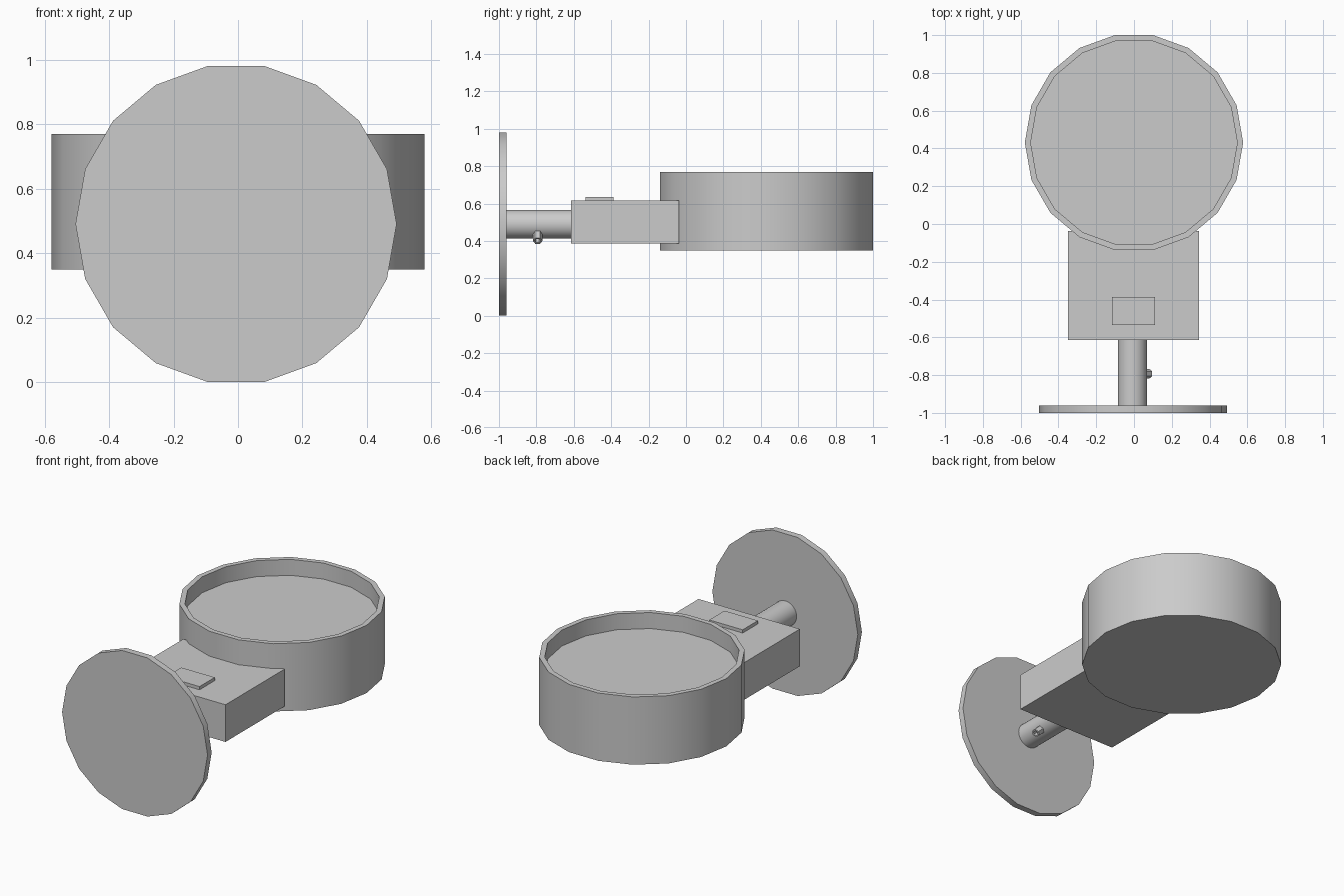
import bpy, bmesh, math
from mathutils import Vector, Matrix

if "Cube" in bpy.data.objects:
    bpy.data.objects.remove(bpy.data.objects["Cube"])

grey = bpy.data.materials.new("light_grey")
grey.diffuse_color = (0.6, 0.6, 0.6, 1)
grey.use_nodes = True
grey.node_tree.nodes["Principled BSDF"].inputs["Base Color"].default_value = grey.diffuse_color


def finish(name, bm, smooth=False):
    bmesh.ops.recalc_face_normals(bm, faces=bm.faces)
    me = bpy.data.meshes.new(name)
    bm.to_mesh(me)
    bm.free()
    me.materials.append(grey)
    ob = bpy.data.objects.new(name, me)
    bpy.context.collection.objects.link(ob)
    if smooth:
        bpy.ops.object.select_all(action='DESELECT')
        ob.select_set(True)
        bpy.context.view_layer.objects.active = ob
        bpy.ops.object.shade_smooth_by_angle(angle=math.radians(35))
    return ob


def lathe(name, profile, sides, centre, u, axis, smooth=True):
    """Spin (radius, distance) points about axis; first vertex points along u."""
    u, axis, c = Vector(u).normalized(), Vector(axis).normalized(), Vector(centre)
    v = axis.cross(u)
    bm = bmesh.new()
    rings = []
    for r, h in profile:
        ring = []
        for i in range(sides):
            a = 2 * math.pi * i / sides
            ring.append(bm.verts.new(c + axis * h + (u * math.cos(a) + v * math.sin(a)) * r))
        rings.append(ring)
    for p, q in zip(rings, rings[1:]):
        for i in range(sides):
            j = (i + 1) % sides
            bm.faces.new((p[i], p[j], q[j], q[i]))
    bm.faces.new(rings[0])
    bm.faces.new(rings[-1])
    return finish(name, bm, smooth)


def box(name, lo, hi):
    lo, hi = Vector(lo), Vector(hi)
    bm = bmesh.new()
    bmesh.ops.create_cube(bm, size=1, matrix=Matrix.Translation((lo + hi) / 2)
                          @ Matrix.Diagonal((*(hi - lo), 1)))
    return finish(name, bm)


X, Y, Z = (1, 0, 0), (0, 1, 0), (0, 0, 1)

# upright disc at the front
lathe("wall_disc", [(0.498, 0), (0.498, 0.04)], 18, (-0.006, -1, 0.4905), X, Y)

# round shaft joining the disc to the block
lathe("shaft", [(0.077, 0), (0.077, 0.36)], 32, (-0.008, -0.965, 0.489), X, Y)

# small hollow set screw, low on the right of the shaft
lathe("set_screw", [(0.026, 0.06), (0.026, 0.125), (0.016, 0.125), (0.016, 0.095)],
      6, (-0.008, -0.793, 0.489), Y, (1, 0, -1), False)

# block and its raised plate
box("block", (-0.349, -0.615, 0.385), (0.345, -0.037, 0.615))
box("raised_plate", (-0.117, -0.536, 0.61), (0.112, -0.387, 0.635))

# round cup with a shallow recess
lathe("cup", [(0.578, 0.35), (0.578, 0.769), (0.547, 0.769), (0.547, 0.67)],
      18, (0, 0.431, 0), X, Z)
